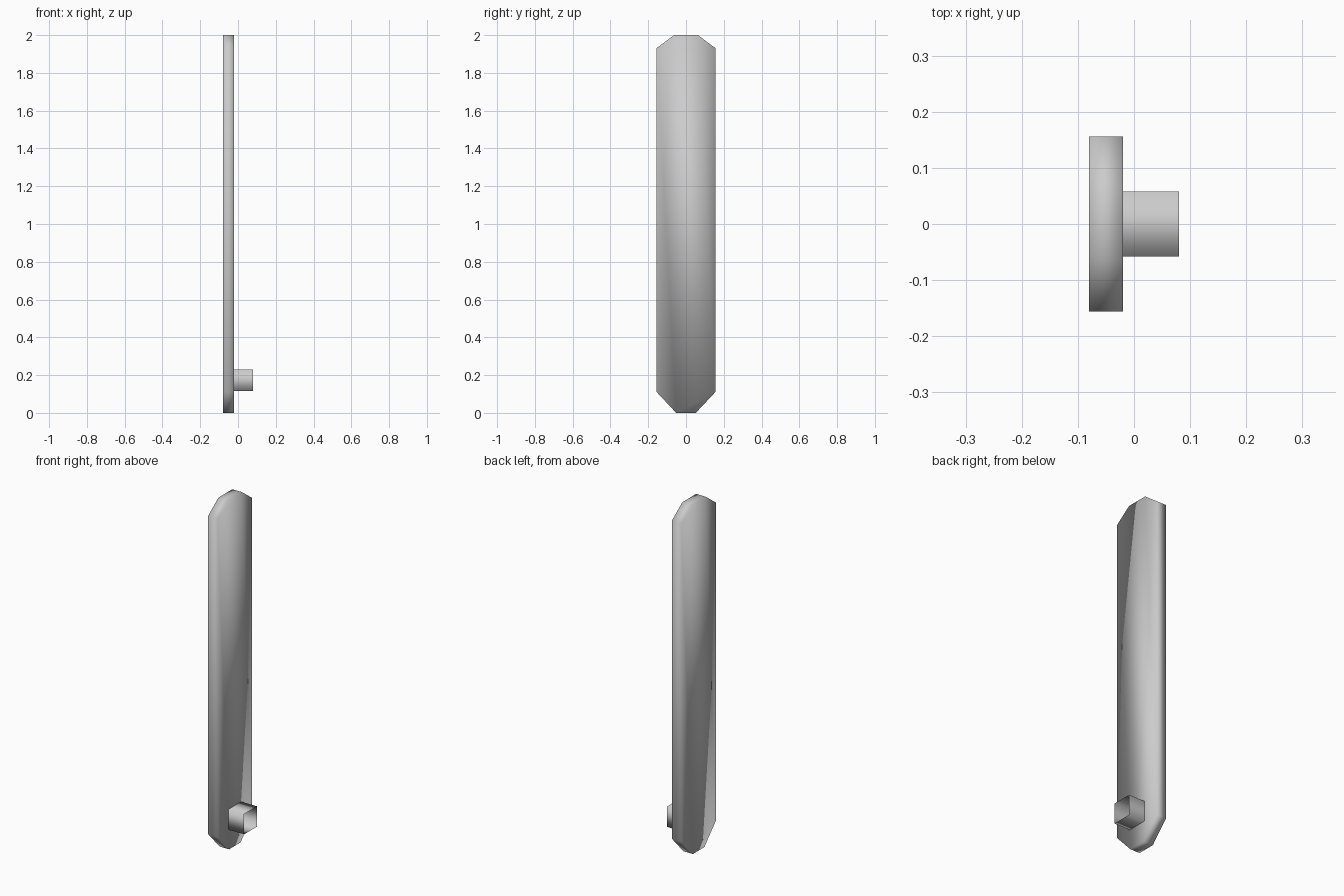
import bpy

if "Cube" in bpy.data.objects:
    bpy.data.objects.remove(bpy.data.objects["Cube"])


def make_object(name, verts, faces):
    mesh = bpy.data.meshes.new(name)
    mesh.from_pydata(verts, [], faces)
    mesh.update()
    for poly in mesh.polygons:
        poly.use_smooth = True
    obj = bpy.data.objects.new(name, mesh)
    bpy.context.collection.objects.link(obj)
    return obj


def extrude_x(name, outline, x0, x1, capped):
    """Extrude a counter-clockwise (y, z) outline along x."""
    n = len(outline)
    verts = [(x, y, z) for x in (x0, x1) for y, z in outline]
    faces = [(i, (i + 1) % n, n + (i + 1) % n, n + i) for i in range(n)]
    # sides wind outward for this outline order
    if capped:
        faces += [tuple(reversed(range(n))), tuple(range(n, 2 * n))]
    return make_object(name, verts, faces)


# Long flat blade with chamfered ends, outline mirrored across y = 0
right_side = [(0.052, 0.0), (0.156, 0.111), (0.156, 1.931), (0.063, 2.0)]
outline = right_side + [(-y, z) for y, z in reversed(right_side)]
extrude_x("blade", outline, -0.08, -0.02, True)

# Square hollow mounting peg, open at the outer end
r, zc = 0.058, 0.173
square = [(-r, zc - r), (r, zc - r), (r, zc + r), (-r, zc + r)]
extrude_x("mounting_peg", square, -0.02, 0.08, False)
